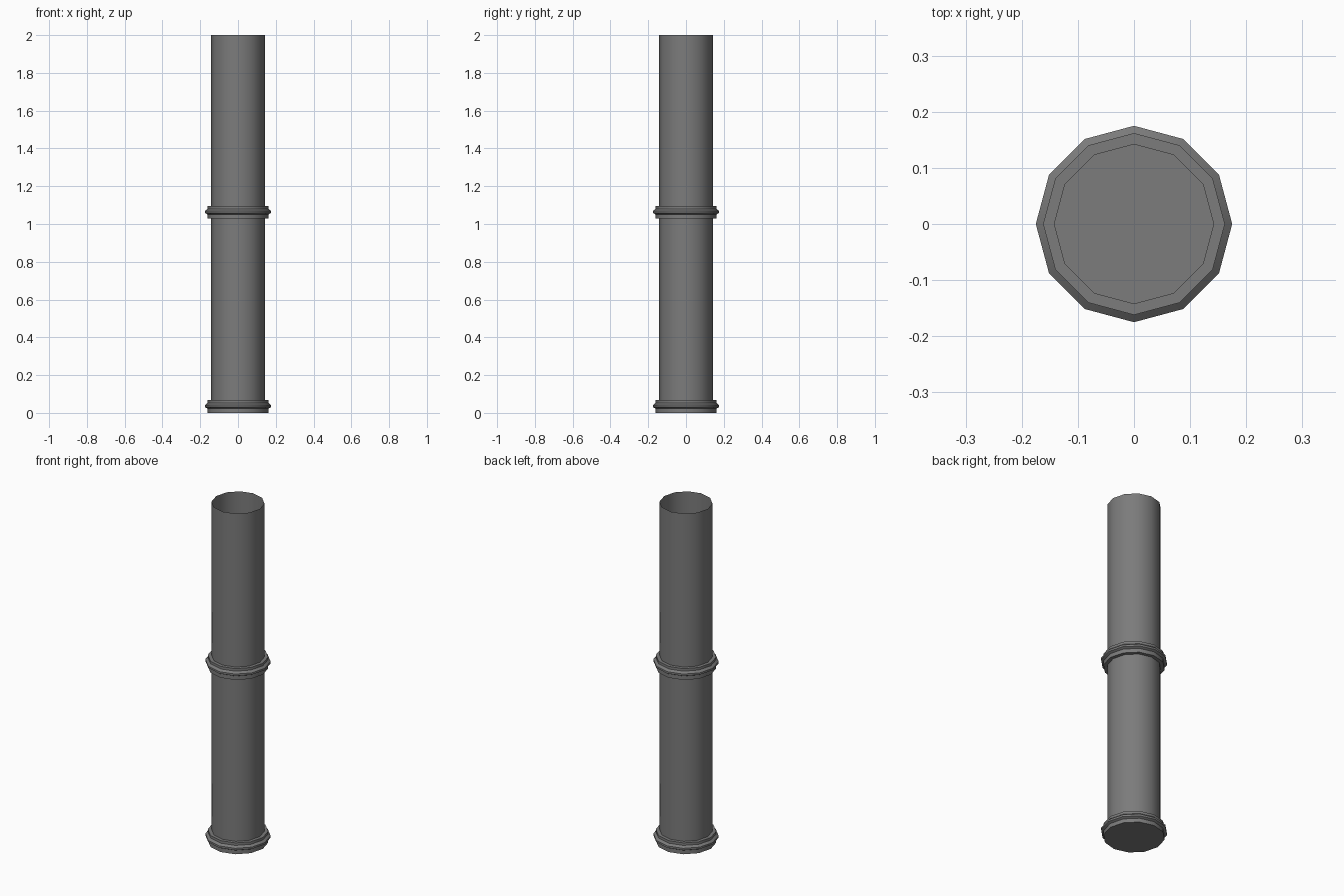
import bpy, bmesh, math

if "Cube" in bpy.data.objects:
    bpy.data.objects.remove(bpy.data.objects["Cube"])

SIDES = 12
steel = bpy.data.materials.new("dark grey metal")
steel.diffuse_color = (0.2, 0.2, 0.2, 1)
steel.use_nodes = True
steel.node_tree.nodes["Principled BSDF"].inputs["Base Color"].default_value = steel.diffuse_color


def lathe(name, profile, cap_bottom=False):
    """Revolve a (radius, height) profile around z."""
    bm = bmesh.new()
    rings = []
    for r, z in profile:
        rings.append([bm.verts.new((r * math.cos(2 * math.pi * i / SIDES),
                                    r * math.sin(2 * math.pi * i / SIDES), z))
                      for i in range(SIDES)])
    for a, b in zip(rings, rings[1:]):
        for i in range(SIDES):
            j = (i + 1) % SIDES
            bm.faces.new((a[i], a[j], b[j], b[i]))
    if cap_bottom:
        bm.faces.new(rings[0][::-1])
    mesh = bpy.data.meshes.new(name)
    bm.to_mesh(mesh)
    bm.free()
    mesh.materials.append(steel)
    ob = bpy.data.objects.new(name, mesh)
    bpy.context.collection.objects.link(ob)
    bpy.context.view_layer.objects.active = ob
    ob.select_set(True)
    bpy.ops.object.shade_smooth_by_angle(angle=math.radians(32))
    ob.select_set(False)
    return ob


# Two stacked pipe lengths, each with a beaded collar at its foot
R = 0.142
for part, z0, z1 in (("lower", 0.0, 1.03), ("upper", 1.028, 2.0)):
    lathe(part + "_pipe", [(R, z0 + 0.06), (R, z1)])
    lathe(part + "_collar", [(0.162, z0), (0.162, z0 + 0.023), (0.175, z0 + 0.030),
                             (0.175, z0 + 0.041), (0.162, z0 + 0.052),
                             (0.162, z0 + 0.067), (R, z0 + 0.067)], cap_bottom=True)
